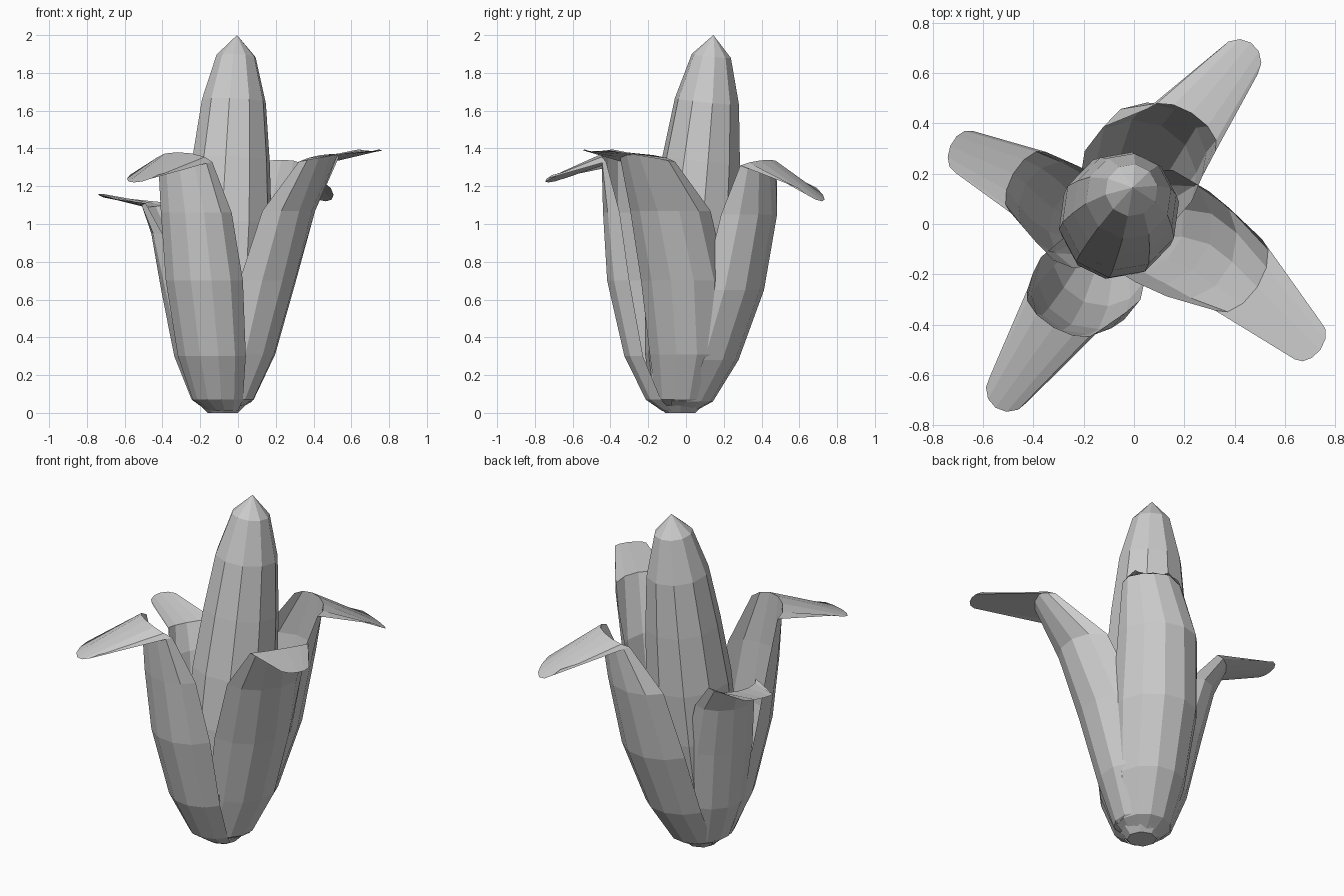
import bpy
import math
from mathutils import Vector


def make_object(name, verts, faces):
    mesh = bpy.data.meshes.new(name)
    mesh.from_pydata(verts, [], faces)
    mesh.update()
    obj = bpy.data.objects.new(name, mesh)
    bpy.context.collection.objects.link(obj)
    return obj


def grid_faces(rows, cols, closed=False):
    n = cols if closed else cols - 1
    return [(r * cols + c, r * cols + (c + 1) % cols,
             (r + 1) * cols + (c + 1) % cols, (r + 1) * cols + c)
            for r in range(rows - 1) for c in range(n)]


# Cob: low-sided tapered body around a leaning axis
SIDES = 10
base, tip = Vector((-0.10, -0.05, 0.0)), Vector((-0.005, 0.145, 2.0))
axis = tip - base
turn = axis.to_track_quat('Z', 'Y')
profile = [(0.03, 0.09), (0.09, 0.15), (0.30, 0.20), (0.70, 0.235), (1.0, 0.235),
           (1.34, 0.208), (1.65, 0.172), (1.89, 0.105)]
verts = []
for z, r in profile:
    centre = base + axis * (z / 2)
    for i in range(SIDES):
        a = math.tau * i / SIDES
        verts.append(centre + turn @ Vector((r * math.cos(a), r * math.sin(a), 0)))
faces = grid_faces(len(profile), SIDES, True)
top = (len(profile) - 1) * SIDES
faces += [(top + i, top + (i + 1) % SIDES, len(verts)) for i in range(SIDES)]
faces.append(tuple(reversed(range(SIDES))))
verts.append(tip)
make_object("cob", verts, faces)


# Husk leaf: each row is (x, y, z of outer middle, facing angle, half width, depth, edge lift)
def husk(name, rows, segs=6):
    verts = []
    for x, y, z, ang, w, d, lift in rows:
        a = math.radians(ang)
        out = Vector((math.cos(a), math.sin(a), 0))
        side = Vector((-out.y, out.x, 0))
        for i in range(segs + 1):
            t = math.pi * (i / segs - 0.5)
            k = 1 - math.cos(t)
            verts.append(Vector((x, y, z + lift * k)) - out * d * k + side * w * math.sin(t))
    make_object(name, verts, grid_faces(len(rows), segs + 1))


husk("husk_front_right", [
    (-0.02, -0.04, 0.01, -20, 0.07, 0.08, 0),
    (0.08, -0.06, 0.07, -18, 0.15, 0.16, 0),
    (0.19, -0.05, 0.31, -18, 0.21, 0.20, 0),
    (0.30, -0.08, 0.70, -18, 0.235, 0.23, 0),
    (0.39, -0.15, 1.07, -22, 0.225, 0.19, 0),
    (0.49, -0.25, 1.37, -33, 0.17, 0.09, -0.04),
    (0.74, -0.50, 1.385, -36, 0.09, 0.06, 0.01)])

husk("husk_front_left", [
    (-0.11, -0.12, 0.01, 245, 0.08, 0.09, 0),
    (-0.16, -0.20, 0.07, 245, 0.14, 0.14, 0),
    (-0.20, -0.31, 0.30, 247, 0.19, 0.17, 0),
    (-0.25, -0.40, 0.70, 247, 0.215, 0.20, 0),
    (-0.28, -0.42, 1.06, 247, 0.20, 0.16, 0),
    (-0.32, -0.41, 1.38, 240, 0.165, 0.08, -0.05),
    (-0.55, -0.73, 1.22, 235, 0.09, 0.09, 0.04)])

husk("husk_back_right", [
    (-0.05, 0.04, 0.01, 60, 0.08, 0.09, 0),
    (-0.01, 0.13, 0.06, 65, 0.15, 0.16, 0),
    (0.05, 0.26, 0.28, 65, 0.20, 0.20, 0),
    (0.11, 0.39, 0.65, 65, 0.235, 0.22, 0),
    (0.16, 0.455, 1.05, 63, 0.22, 0.19, 0),
    (0.23, 0.44, 1.34, 58, 0.16, 0.08, -0.03),
    (0.465, 0.72, 1.12, 57, 0.09, 0.09, 0.07)])

husk("husk_back_left", [
    (-0.16, 0.00, 0.01, 160, 0.08, 0.09, 0),
    (-0.24, 0.02, 0.07, 160, 0.14, 0.15, 0),
    (-0.32, 0.06, 0.30, 155, 0.18, 0.17, 0),
    (-0.38, 0.11, 0.65, 150, 0.19, 0.18, 0),
    (-0.43, 0.16, 0.95, 148, 0.17, 0.14, 0),
    (-0.48, 0.20, 1.09, 150, 0.14, 0.07, 0.02),
    (-0.73, 0.31, 1.16, 157, 0.09, 0.06, -0.02)])

# Stem end closing the bottom
bpy.ops.mesh.primitive_cone_add(vertices=8, radius1=0.08, radius2=0.12, depth=0.04,
                                location=(-0.08, -0.03, 0.02))
bpy.context.object.name = "stem_end"
